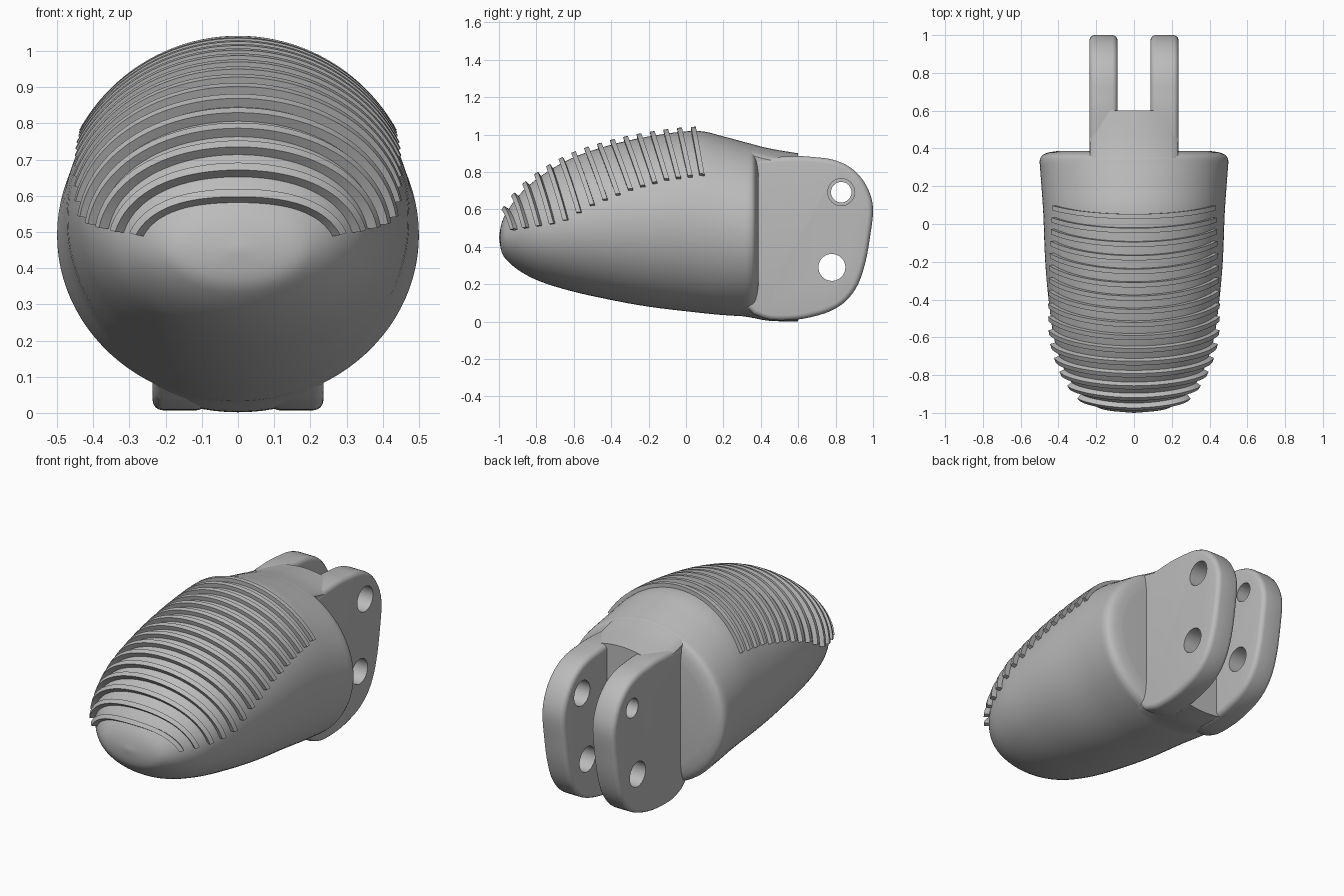
import bpy, bmesh, math
from mathutils import Vector

if "Cube" in bpy.data.objects:
    bpy.data.objects.remove(bpy.data.objects["Cube"])

grey = bpy.data.materials.new("plain_grey")
grey.use_nodes = True
grey.diffuse_color = (0.5, 0.5, 0.5, 1)
grey.node_tree.nodes["Principled BSDF"].inputs["Base Color"].default_value = (0.5, 0.5, 0.5, 1)

# Stations along the tip: y, top z, bottom z, half width
HULL = [(-1, .45, .45, 0), (-.985, .53, .37, .15), (-.95, .6, .32, .225),
        (-.88, .69, .265, .3), (-.78, .775, .215, .365), (-.62, .87, .165, .42),
        (-.42, .94, .12, .45), (-.2, .99, .08, .47), (.05, 1.02, .05, .48),
        (.2, .99, .035, .49), (.33, .955, .028, .5)]
RIM = [(.36, .945, .04, .49), (.378, .91, .075, .455), (.387, .86, .125, .4)]
NECK = [(.2, .985, .04, .49), (.33, .955, .025, .5), (.45, .925, .004, .5), (.6, .9, .002, .5)]
TANG = [(.4, .875), (.58, .885), (.68, .88), (.78, .867), (.87, .83), (.94, .765),
        (.985, .68), (1, .59), (.985, .46), (.96, .32), (.92, .2), (.86, .115),
        (.78, .06), (.68, .027), (.58, .01), (.45, .01), (.36, .04)]


def spline(pts, t):
    """Smooth curve through the points, t counted in points."""
    i = max(0, min(int(t), len(pts) - 2))
    u = t - i
    a, b, c, d = (Vector(pts[max(0, min(j, len(pts) - 1))]) for j in range(i - 1, i + 3))
    return b + (c - a) * (u / 2) + (a * 2 - b * 5 + c * 4 - d) * (u * u / 2) \
        + (b * 3 - a - c * 3 + d) * (u ** 3 / 2)


def samples(pts, per):
    return [spline(pts, k / per) for k in range((len(pts) - 1) * per + 1)]


def ring_point(s, a, clamp=1.0):
    y, top, bot, w = s
    x = max(-clamp, min(clamp, w * math.sin(a)))
    return Vector((x, y, (top + bot) / 2 + (top - bot) / 2 * math.cos(a)))


def surface(y, a):
    """Point of the hull at a given y and angle from the top."""
    lo, hi = 0.0, len(HULL) - 1.0
    for _ in range(30):
        mid = (lo + hi) / 2
        if spline(HULL, mid)[0] < y:
            lo = mid
        else:
            hi = mid
    return ring_point(spline(HULL, lo), a)


def finish(name, bm):
    bmesh.ops.remove_doubles(bm, verts=bm.verts, dist=1e-5)
    bmesh.ops.recalc_face_normals(bm, faces=bm.faces)
    me = bpy.data.meshes.new(name)
    bm.to_mesh(me)
    bm.free()
    me.materials.append(grey)
    ob = bpy.data.objects.new(name, me)
    bpy.context.collection.objects.link(ob)
    return ob


def activate(ob):
    bpy.ops.object.select_all(action='DESELECT')
    ob.select_set(True)
    bpy.context.view_layer.objects.active = ob


def smooth(ob, angle=35):
    activate(ob)
    bpy.ops.object.shade_smooth_by_angle(angle=math.radians(angle))


def sweep(bm, rings):
    """Skin closed rings of points and cap both ends."""
    loops = [[bm.verts.new(p) for p in r] for r in rings]
    n = len(loops[0])
    for r, s in zip(loops, loops[1:]):
        for j in range(n):
            bm.faces.new((r[j], r[(j + 1) % n], s[(j + 1) % n], s[j]))
    bm.faces.new(loops[0])
    bm.faces.new(loops[-1])


def loft(name, stations, clamp=1.0, sides=96):
    bm = bmesh.new()
    angles = [2 * math.pi * j / sides for j in range(sides)]
    sweep(bm, [[ring_point(s, a, clamp) for a in angles] for s in stations])
    ob = finish(name, bm)
    smooth(ob)
    return ob


# Rounded body, and the neck that joins it to the hinge
nose = [spline(HULL, k / 4) for k in range(1, 4 * (len(HULL) - 1) + 1)]
tip = (-1, .45, .45, .0005)
loft("fingertip_body", [tip] + nose + samples([HULL[-1]] + RIM, 3)[1:])
loft("hinge_neck", samples(NECK, 4), .234)


# Raised grip ribs over the upper front
END = [(-.95, .485), (-.66, .53), (-.5, .62), (-.3, .7), (-.1, .755), (.12, .785)]


def end_height(y):
    for (y0, z0), (y1, z1) in zip(END, END[1:]):
        if y <= y1:
            return z0 + (z1 - z0) * (y - y0) / (y1 - y0)
    return END[-1][1]


COUNT, STEPS = 16, 40
bm = bmesh.new()
for i in range(COUNT):
    t = i / (COUNT - 1)
    y_top = -.955 + .995 * t ** 1.1
    y_end = y_top + .045 + .05 * math.sin(math.pi * t)
    top, end = surface(y_end, 0).z, end_height(y_end)
    mid = (top + surface(y_end, math.pi).z) / 2
    reach = math.acos(max(-1, min(1, (end - mid) / (top - mid))))
    height = .03 - .008 * t
    rings = []
    for k in range(STEPS + 1):
        a = reach * (2 * k / STEPS - 1)
        y = y_top + (y_end - y_top) * (1 - math.cos(a)) / (1 - math.cos(reach))
        p = surface(y, a)
        along = (surface(y + .01, a) - surface(y - .01, a)).normalized()
        across = surface(y, a + .01) - surface(y, a - .01)
        out = across.cross(along).normalized()
        if out.dot(p - Vector((0, y + .2, mid))) < 0:
            out.negate()
        rings.append([p + along * s + out * h for s, h in
                      ((-.013, -.015), (-.013, height), (.013, height), (.013, -.015))])
    sweep(bm, rings)
smooth(finish("grip_ribs", bm), 30)


# Two hinge plates with pin holes
def cutter(name, x, y, z, r):
    bm = bmesh.new()
    rings = []
    for dx in (-.15, .15):
        rings.append([(x + dx, y + r * math.cos(a), z + r * math.sin(a))
                      for a in (2 * math.pi * j / 40 for j in range(40))])
    sweep(bm, rings)
    ob = finish(name, bm)
    ob.hide_render = True
    return ob


outline = [(.25, .15), (.25, .84)] + [tuple(p) for p in samples(TANG, 4)]
for side, name, pin in ((1, "left_hinge_plate", .072), (-1, "right_hinge_plate", .055)):
    bm = bmesh.new()
    sweep(bm, [[(side * x, y, z) for y, z in outline] for x in (.087, .236)])
    plate = finish(name, bm)
    bev = plate.modifiers.new("rounded_edges", 'BEVEL')
    bev.width, bev.segments = .028, 4
    bev.limit_method, bev.angle_limit = 'ANGLE', math.radians(50)
    bev.use_clamp_overlap = False
    cutters = [cutter("upper_hole", side * .16, .83, .692, pin),
               cutter("lower_hole", side * .16, .78, .29, .072)]
    for c in cutters:
        cut = plate.modifiers.new("pin_hole", 'BOOLEAN')
        cut.operation, cut.solver, cut.object = 'DIFFERENCE', 'EXACT', c
    activate(plate)
    bpy.ops.object.convert(target='MESH')
    for c in cutters:
        bpy.data.objects.remove(c)
    smooth(plate)
